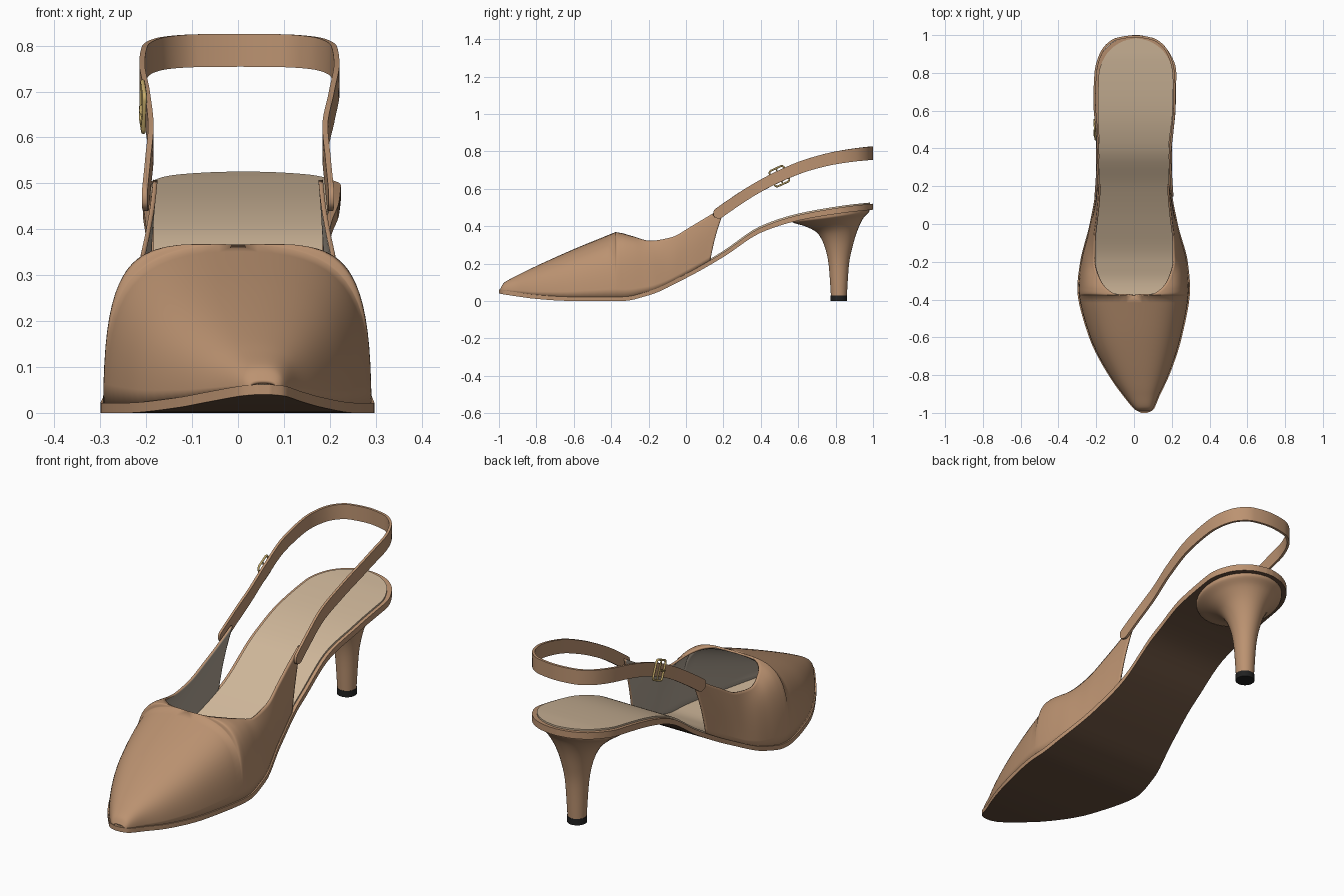
import bpy, bmesh, math
from mathutils import Vector

if "Cube" in bpy.data.objects:
    bpy.data.objects.remove(bpy.data.objects["Cube"])


def mat(name, r, g, b):
    m = bpy.data.materials.new(name)
    m.diffuse_color = (r, g, b, 1)
    m.use_nodes = True
    m.node_tree.nodes["Principled BSDF"].inputs["Base Color"].default_value = m.diffuse_color
    return m


LEATHER = mat("leather", 0.50, 0.29, 0.165)
INSOLE = mat("insole_tan", 0.62, 0.47, 0.32)
LINING = mat("lining", 0.42, 0.36, 0.29)
OUTSOLE = mat("outsole_brown", 0.13, 0.075, 0.045)
BLACK = mat("rubber", 0.015, 0.015, 0.015)
GOLD = mat("brass", 0.58, 0.42, 0.15)


def smooth_keys(keys, n):
    """Monotone cubic interpolation through rows of numbers, n steps per gap."""
    def tangent(i, c):
        a = keys[i][c] - keys[i - 1][c] if i > 0 else None
        b = keys[i + 1][c] - keys[i][c] if i < len(keys) - 1 else None
        if a is None or b is None:
            return b if a is None else a
        return 2 * a * b / (a + b) if a * b > 0 else 0
    rows = []
    for i in range(len(keys) - 1):
        for k in range(n + (i == len(keys) - 2)):
            t = k / n
            rows.append([(2*t**3 - 3*t*t + 1) * p + (t**3 - 2*t*t + t) * tangent(i, c)
                         + (3*t*t - 2*t**3) * q + (t**3 - t*t) * tangent(i + 1, c)
                         for c, (p, q) in enumerate(zip(keys[i], keys[i + 1]))])
    return rows


def finish(name, bm, mats, angle=40):
    me = bpy.data.meshes.new(name)
    bm.to_mesh(me)
    bm.free()
    ob = bpy.data.objects.new(name, me)
    bpy.context.collection.objects.link(ob)
    for m in mats:
        me.materials.append(m)
    bpy.ops.object.select_all(action='DESELECT')
    ob.select_set(True)
    bpy.context.view_layer.objects.active = ob
    bpy.ops.object.shade_smooth_by_angle(angle=math.radians(angle))
    return ob


def loft(name, rings, mats, under=False, closed=False):
    bm = bmesh.new()
    vs = [[bm.verts.new(p) for p in r] for r in rings]
    n = len(vs[0])
    for a, b in zip(vs, vs[1:] + (vs[:1] if closed else [])):
        for i in range(n):
            bm.faces.new((a[i], a[(i + 1) % n], b[(i + 1) % n], b[i]))
    if not closed:
        bm.faces.new(vs[0])
        bm.faces.new(vs[-1])
    bmesh.ops.recalc_face_normals(bm, faces=bm.faces)
    if under:
        for f in bm.faces:
            f.material_index = int(f.normal.z < -0.5)
    return finish(name, bm, mats)


# Sole outline: y, left x, right x, underside z
OUTLINE = smooth_keys([
    (-1, .04, .07, .04), (-.985, .008, .1, .037), (-.9, -.065, .14, .024),
    (-.8, -.135, .187, .011), (-.6, -.238, .253, 0), (-.35, -.3, .297, 0),
    (-.2, -.285, .285, .03), (0, -.235, .232, .122), (.2, -.203, .2, .235),
    (.4, -.2, .2, .365), (.6, -.207, .22, .43), (.8, -.203, .224, .465),
    (.9, -.17, .192, .478), (.96, -.115, .138, .484), (.99, -.055, .078, .487),
    (1, -.006, .028, .488)], 6)


def sole_at(y):
    for a, b in zip(OUTLINE, OUTLINE[1:]):
        if y <= b[0]:
            t = (y - a[0]) / (b[0] - a[0])
            return [p + (q - p) * t for p, q in zip(a, b)]
    return OUTLINE[-1]


def thick(y):
    return .022 + .01 * min(1, max(0, y + .1))


def slab(name, inset, lift0, lift1, mats, under):
    rings = []
    for y, l, r, z in OUTLINE:
        c, h = (l + r) / 2, max((r - l) / 2 - inset, .003)
        xs = [c + h * (k / 4 - 1) for k in range(9)]
        z0, z1 = z + lift0 * thick(y), z + thick(y) + lift1
        yy = y * (1 - inset)
        rings.append([(x, yy, z0) for x in xs] + [(x, yy, z1) for x in reversed(xs)])
    return loft(name, rings, mats, under)


slab("outsole", 0, 0, 0, [LEATHER, OUTSOLE], True)
slab("insole", .016, .5, .006, [INSOLE], False)

# Upper: closed vamp rows, then side walls under the top line
# Row: base y, top y, centre x, top half width, top z, wall straightness
vamp = smooth_keys([
    (-.992, -.992, .055, 0, .068, 0), (-.975, -.975, .054, 0, .095, 0),
    (-.9, -.9, .045, 0, .138, 0), (-.8, -.8, .03, 0, .187, 0),
    (-.6, -.6, .01, 0, .277, 0), (-.38, -.38, 0, 0, .367, 0)], 6)
quarters = smooth_keys([
    (-.38, -.38, 0, 0, .367, 0), (-.37, -.376, 0, .08, .368, 0),
    (-.33, -.345, 0, .14, .363, .1), (-.26, -.28, 0, .187, .345, .3),
    (-.17, -.19, 0, .213, .322, .7), (-.08, -.08, 0, .212, .34, 1),
    (0, .03, 0, .2, .4, 1), (.07, .13, 0, .19, .46, 1),
    (.13, .21, 0, .185, .508, 1)], 6)
bm = bmesh.new()
N = 16
for s in (-1, 1):
    grid = []
    for yb, yt, xc, xt, zt, g in vamp + quarters[1:]:
        _, l, r, z = sole_at(yb)
        xb, zb = (l if s < 0 else r) - s * .006, z + thick(yb) - .003
        xT, h = xc + s * xt, zt - zb
        f = min(1, (yb + 1) / .6)
        pts = [(xb, zb), (xb + .3 * g * (xT - xb), zb + (.72 - .2 * g) * h),
               (xT + (xb - xT) * (.62 + .2 * f - .3 * g), zt - .3 * g * h), (xT, zt)]
        row = []
        for k in range(N + 1):
            t = k / N
            w = ((1-t)**3, 3*t*(1-t)**2, 3*t*t*(1-t), t**3)
            x, zz = (sum(a * p[c] for a, p in zip(w, pts)) for c in (0, 1))
            row.append(bm.verts.new((x, yb + (yt - yb) * t, zz)))
        grid.append(row)
    for a, b in zip(grid, grid[1:]):
        for k in range(N):
            bm.faces.new((a[k], a[k + 1], b[k + 1], b[k]))
bmesh.ops.remove_doubles(bm, verts=bm.verts, dist=.0005)
bmesh.ops.recalc_face_normals(bm, faces=bm.faces)
if sum(f.normal.z * f.calc_area() for f in bm.faces) < 0:
    bmesh.ops.reverse_faces(bm, faces=bm.faces)
upper = finish("upper", bm, [LEATHER, LINING], 60)
sol = upper.modifiers.new("thickness", 'SOLIDIFY')
sol.thickness, sol.offset, sol.material_offset = .01, -1, 1

# Heel: half width and front/back y and z of each ring, flaring up to the sole
rings = []
for y0, y1, hw, z0, z1 in smooth_keys([
        (.775, .86, .042, .028, .028), (.762, .872, .053, .2, .2),
        (.738, .893, .072, .3, .3), (.7, .92, .105, .365, .385),
        (.64, .95, .152, .398, .445), (.57, .98, .192, .42, .478),
        (.565, .983, .194, .43, .494)], 5):
    ring = []
    for k in range(32):
        a = 2 * math.pi * k / 32
        u = math.cos(a)
        y = (y0 + y1) / 2 + (y1 - y0) / 2 * u
        z = z0 + (z1 - z0) * (u + 1) / 2
        ring.append((.01 + hw * math.sin(a), y, min(z, sole_at(y)[3] + .012)))
    rings.append(ring)
loft("heel", rings, [LEATHER])
loft("heel_tip", [[(.01 + .044 * math.sin(k * math.pi / 16), .8175 + .044 * math.cos(k * math.pi / 16), z)
                   for k in range(32)] for z in (0, .03)], [BLACK])

# Slingback strap, running left tab -> round the back -> right tab
half = [(.203, .15, .452), (.196, .25, .522), (.19, .36, .593), (.198, .5, .667),
        (.209, .65, .727), (.203, .8, .765), (.165, .92, .783), (.09, .98, .789)]
path = [Vector(p) for p in smooth_keys(
    [(-x, y, z) for x, y, z in half] + [(.005, .993, .79)]
    + [(x + .006 * (y > .4), y, z) for x, y, z in reversed(half)], 10)]


def frame(i):
    t = (path[min(i + 1, len(path) - 1)] - path[max(i - 1, 0)]).normalized()
    up = (Vector((0, 0, 1)) - t * t.z).normalized()
    return t, up, up.cross(t) * -1


rings = []
for i, p in enumerate(path):
    t, up, out = frame(i)
    hw = .029 + .007 * max(0, p.y - .4) / .6
    d = min((p - path[0]).length, (p - path[-1]).length)
    if d < hw:
        hw *= math.sqrt(max(.06, 1 - (1 - d / hw) ** 2))
    rings.append([p + up * hw * a + out * .006 * b for a, b in ((-1, -1), (1, -1), (1, 1), (-1, 1))])
loft("sling_strap", rings, [LEATHER])

# Buckle on the left side: rounded wire frame, bar and prong
i = 30
t, up, out = frame(i)
out = out if out.x < 0 else -out
c = path[i] + out * .009


def wire(name, pts, radius, cyclic):
    cu = bpy.data.curves.new(name, 'CURVE')
    cu.dimensions, cu.bevel_depth, cu.bevel_resolution, cu.use_fill_caps = '3D', radius, 2, True
    sp = cu.splines.new('POLY')
    sp.points.add(len(pts) - 1)
    for q, (a, b, o) in zip(sp.points, pts):
        q.co = (*(c + t * a + up * b + out * o), 1)
    sp.use_cyclic_u = cyclic
    cu.materials.append(GOLD)
    bpy.context.collection.objects.link(bpy.data.objects.new(name, cu))


corners = []
for k in range(24):
    a = 2 * math.pi * (k + .5) / 24
    ca, sa = math.cos(a), math.sin(a)
    corners.append((math.copysign(.028, ca) + .014 * ca, math.copysign(.032, sa) + .014 * sa, 0))
wire("buckle_frame", corners, .005, True)
wire("buckle_bar", [(0, -.044, 0), (0, .044, 0)], .004, False)
wire("buckle_prong", [(0, 0, .004), (-.02, 0, .006), (-.044, 0, .004)], .004, False)
